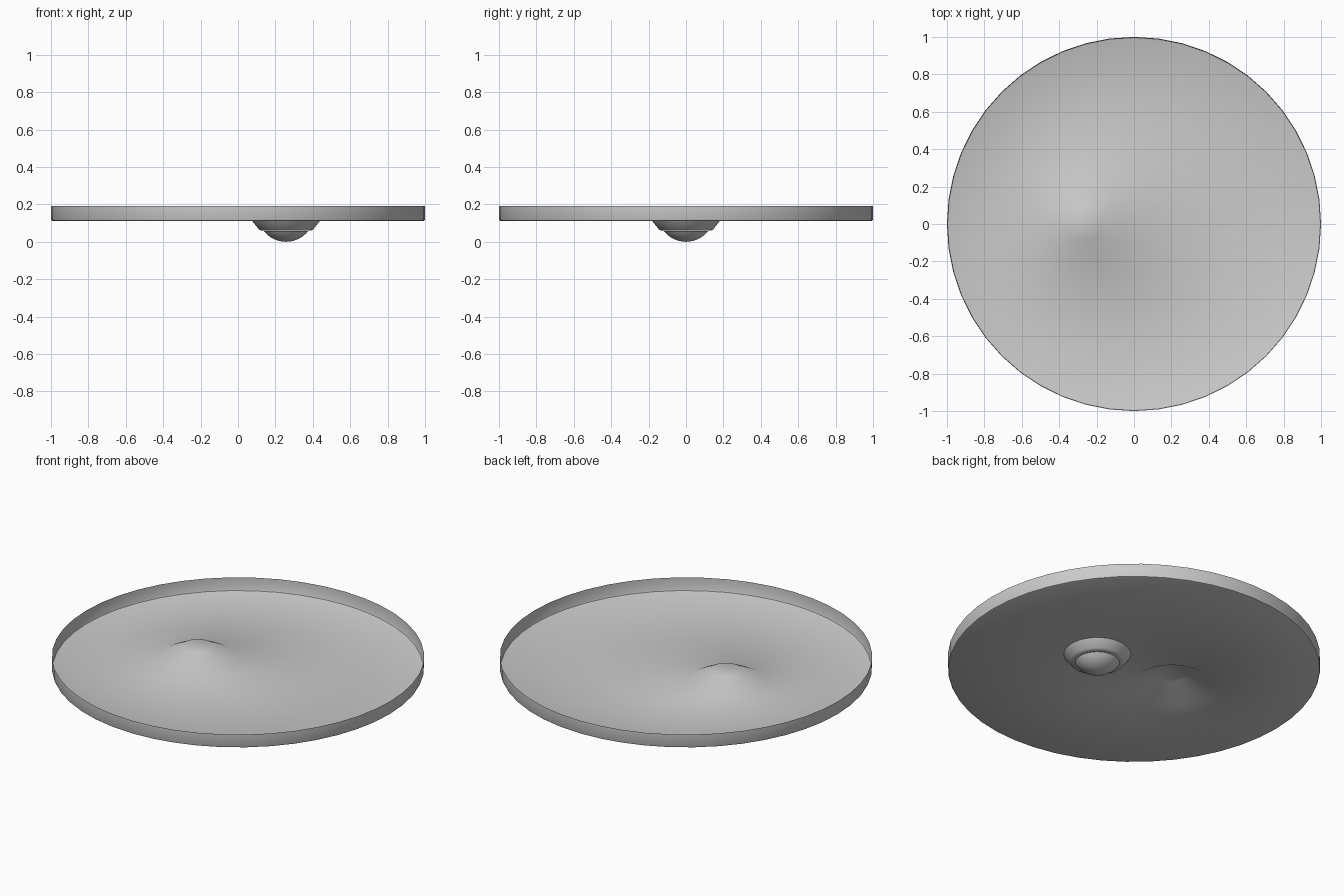
import bpy, bmesh
from math import sin, cos, pi, asin

if "Cube" in bpy.data.objects:
    bpy.data.objects.remove(bpy.data.objects["Cube"])

SEG = 48


def loft(name, rings, cap):
    """Skin a list of horizontal circles (centre x, radius, z)."""
    bm = bmesh.new()
    loops = [[bm.verts.new((cx + r * cos(2 * pi * i / SEG), r * sin(2 * pi * i / SEG), z))
              for i in range(SEG)] for cx, r, z in rings]
    for a, b in zip(loops, loops[1:]):
        for i in range(SEG):
            j = (i + 1) % SEG
            bm.faces.new((a[i], a[j], b[j], b[i]))
    if cap:
        bm.faces.new(loops[-1])
    bmesh.ops.recalc_face_normals(bm, faces=bm.faces)
    if name == "tray" and loops[-1][0].link_faces:
        # floor of the open tray faces upward
        if bm.faces[:][-1].normal.z < 0:
            bmesh.ops.reverse_faces(bm, faces=bm.faces[:])
    mesh = bpy.data.meshes.new(name)
    bm.to_mesh(mesh)
    bm.free()
    obj = bpy.data.objects.new(name, mesh)
    bpy.context.collection.objects.link(obj)
    bpy.ops.object.select_all(action='DESELECT')
    obj.select_set(True)
    bpy.context.view_layer.objects.active = obj
    bpy.ops.object.shade_smooth_by_angle(angle=0.5)
    return obj


# Thin open tray: rim, small rounded edge, flat floor, off-centre raised cone
loft("tray", [(0, 1.0, 0.19), (0, 1.0, 0.12), (0, 0.997, 0.113), (0, 0.99, 0.11),
              (-0.263, 0.218, 0.11), (-0.263, 0.085, 0.18)], True)

# Tapered socket under the floor
BX = 0.257
loft("ball_socket", [(BX, 0.18, 0.11), (BX, 0.145, 0.066), (BX, 0.132, 0.06),
                     (BX, 0.115, 0.06)], False)

# Shallow ball cap that the tray rests on
R = 0.15
top = asin(0.118 / R)
loft("ball", [(BX, R * sin(top * (1 - k / 8)) + 0.0005, R - R * cos(top * (1 - k / 8)))
              for k in range(9)], True)
